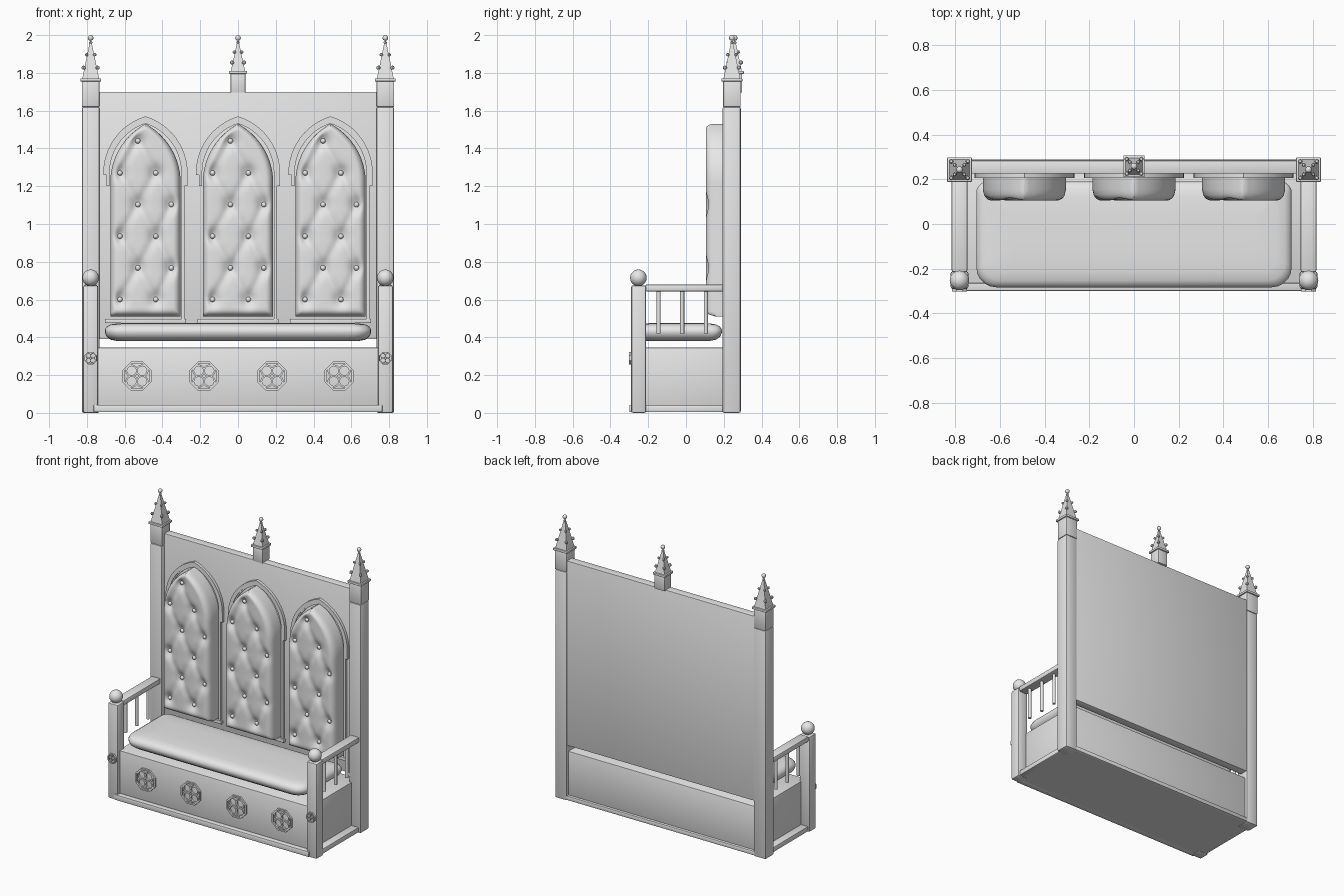
import bpy, bmesh, math
from mathutils import Vector, Matrix

if "Cube" in bpy.data.objects:
    bpy.data.objects.remove(bpy.data.objects["Cube"])

mat = bpy.data.materials.new("plain_grey")
mat.diffuse_color = (0.8, 0.8, 0.8, 1)
mat.use_nodes = True
mat.node_tree.nodes["Principled BSDF"].inputs["Base Color"].default_value = mat.diffuse_color


def finish(name, bm, angle=35):
    bmesh.ops.recalc_face_normals(bm, faces=bm.faces[:])
    me = bpy.data.meshes.new(name)
    bm.to_mesh(me)
    bm.free()
    me.materials.append(mat)
    me.shade_smooth()
    me.set_sharp_from_angle(angle=math.radians(angle))
    ob = bpy.data.objects.new(name, me)
    bpy.context.collection.objects.link(ob)
    return ob


def box(name, x0, x1, y0, y1, z0, z1, bevel=0.0):
    bm = bmesh.new()
    m = (Matrix.Translation(((x0 + x1) / 2, (y0 + y1) / 2, (z0 + z1) / 2))
         @ Matrix.Diagonal((x1 - x0, y1 - y0, z1 - z0, 1)))
    bmesh.ops.create_cube(bm, size=1, matrix=m)
    if bevel:
        bmesh.ops.bevel(bm, geom=bm.edges[:], offset=bevel, segments=2,
                        profile=0.5, affect='EDGES')
    return finish(name, bm)


def add_ball(bm, x, y, z, r, seg=12):
    bmesh.ops.create_uvsphere(bm, u_segments=seg, v_segments=seg // 2 + 1, radius=r,
                              matrix=Matrix.Translation((x, y, z)))


def add_band(bm, outer, inner, y0, y1, closed=False):
    """Strip between two (x, z) outlines, given depth from y0 to y1."""
    rings = [[bm.verts.new((x, y, z)) for x, z in line]
             for line, y in ((outer, y0), (inner, y0), (inner, y1), (outer, y1))]
    n = len(outer)
    for i in range(n if closed else n - 1):
        j = (i + 1) % n
        for a in range(4):
            b = (a + 1) % 4
            bm.faces.new((rings[a][i], rings[a][j], rings[b][j], rings[b][i]))
    if not closed:
        for i in (0, n - 1):
            bm.faces.new([r[i] for r in rings])


def circle(cx, cz, r, n, turn=0.0):
    return [(cx + r * math.cos(2 * math.pi * i / n + turn),
             cz + r * math.sin(2 * math.pi * i / n + turn)) for i in range(n)]


def arch(cx, half, spring, rise, left_end, right_end, n=12):
    """Pointed arch line from the left foot over the apex to the right foot."""
    R = (rise ** 2 + half ** 2) / (2 * half)
    top = math.asin(min(1, rise / R))
    arc = [(R * math.cos(top * i / n) - R + half, spring + R * math.sin(top * i / n))
           for i in range(n + 1)]
    return ([(cx - half, left_end)] + [(cx - x, z) for x, z in arc]
            + [(cx + x, z) for x, z in arc[-2::-1]] + [(cx + half, right_end)])


def quatrefoil(name, cx, cz, r, y0, y1):
    """Eight sided rim holding four small rings."""
    bm = bmesh.new()
    t = math.pi / 8
    add_band(bm, circle(cx, cz, r, 8, t), circle(cx, cz, r * 0.87, 8, t), y0, y1, True)
    for k in range(4):
        a = math.pi / 4 + k * math.pi / 2
        px, pz = cx + r * 0.48 * math.cos(a), cz + r * 0.48 * math.sin(a)
        add_band(bm, circle(px, pz, r * 0.4, 16), circle(px, pz, r * 0.29, 16), y0, y1, True)
    finish(name, bm)


def spire(name, cx, cy, z0, zc, half):
    """Block, collar, pyramid, ball tip and knobs up the four ridges."""
    box(name + "_block", cx - half, cx + half, cy - half, cy + half, z0, zc, 0.003)
    c = half + 0.009
    box(name + "_collar", cx - c, cx + c, cy - c, cy + c, zc - 0.008, zc + 0.008, 0.003)
    bm = bmesh.new()
    top = 1.965
    bmesh.ops.create_cone(bm, cap_ends=True, segments=4, radius1=half * 1.41,
                          radius2=0.006, depth=top - zc,
                          matrix=Matrix.Translation((cx, cy, (top + zc) / 2))
                          @ Matrix.Rotation(math.pi / 4, 4, 'Z'))
    add_ball(bm, cx, cy, 1.985, 0.015)
    add_ball(bm, cx, cy, 1.96, 0.009, 8)
    for f, r in ((0.32, 0.011), (0.66, 0.009)):
        o = half * (1 - f) + 0.006
        for sx in (-1, 1):
            for sy in (-1, 1):
                add_ball(bm, cx + sx * o, cy + sy * o, zc + f * (top - zc), r, 8)
    finish(name + "_spire", bm)


# chest under the seat
box("chest", -0.755, 0.755, -0.265, 0.27, 0.03, 0.345, 0.004)
box("floor", -0.80, 0.80, -0.27, 0.27, 0.004, 0.03)
box("front_base_rail", -0.765, 0.765, -0.30, -0.25, 0.004, 0.043, 0.006)
box("back_base_rail", -0.765, 0.765, 0.25, 0.288, 0.004, 0.035, 0.006)
for i, x in enumerate((-0.535, -0.18, 0.18, 0.535)):
    quatrefoil("chest_quatrefoil", x, 0.195, 0.083, -0.277, -0.26)

# posts, arms and side rails
for s in (-1, 1):
    x = s * 0.78
    box("back_post", x - 0.047, x + 0.047, 0.193, 0.29, 0, 1.62, 0.01)
    spire("back_post_cap", x, 0.243, 1.62, 1.763, 0.046)
    box("front_post", x - 0.04, x + 0.04, -0.29, -0.212, 0, 0.675, 0.01)
    bm = bmesh.new()
    add_ball(bm, x, -0.252, 0.715, 0.044, 24)
    finish("front_post_ball", bm)
    quatrefoil("post_quatrefoil", x, 0.29, 0.036, -0.302, -0.287)
    box("arm_rail", x - 0.035, x + 0.035, -0.215, 0.2, 0.643, 0.68, 0.008)
    box("side_base_rail", x - 0.03, x + 0.03, -0.215, 0.2, 0.004, 0.04, 0.006)
    bm = bmesh.new()
    for y in (-0.145, -0.02, 0.105):
        bmesh.ops.create_cone(bm, cap_ends=True, segments=12, radius1=0.011, radius2=0.011,
                              depth=0.23, matrix=Matrix.Translation((x, y, 0.535)))
    finish("arm_spindles", bm)

# back panel with the middle spire
box("back_panel", -0.74, 0.74, 0.225, 0.283, 0.39, 1.70, 0.004)
spire("middle_cap", 0, 0.258, 1.695, 1.803, 0.039)

# seat cushion, stacked rounded outlines
CORNERS = ((0.705, 0.19, 0.05, 0), (-0.705, 0.19, 0.05, 1),
           (-0.705, -0.283, 0.09, 2), (0.705, -0.283, 0.09, 3))
bm = bmesh.new()
prev = None
for z, inset in ((0.38, 0.07), (0.388, 0.03), (0.405, 0.008), (0.425, 0), (0.44, 0),
                 (0.457, 0.01), (0.468, 0.03), (0.474, 0.07), (0.477, 0.15)):
    ring = []
    for cx, cy, r, q in CORNERS:
        sx, sy = math.copysign(1, cx), math.copysign(1, cy)
        for k in range(6):
            a = (q + k / 5) * math.pi / 2
            rr = max(r - inset * 0.4, 0.015)
            ring.append(bm.verts.new((cx - sx * (inset + rr) + rr * math.cos(a),
                                      cy - sy * (inset + rr) + rr * math.sin(a), z)))
    if prev:
        n = len(ring)
        for i in range(n):
            j = (i + 1) % n
            bm.faces.new((prev[i], prev[j], ring[j], ring[i]))
    else:
        bm.faces.new(ring)
    prev = ring
bm.faces.new(prev)
finish("seat_cushion", bm, 60)

# tufting layout for the back pads
BUTTONS = [Vector((-0.04, 1.44))]
for row in range(5):
    for x in ((-0.135, 0.055) if row % 2 == 0 else (-0.04, 0.137)):
        BUTTONS.append(Vector((x, 1.27 - row * 0.1675)))
CREASES = [(a, b) for i, a in enumerate(BUTTONS) for b in BUTTONS[i + 1:]
           if (a - b).length < 0.21 and abs(a.y - b.y) > 0.05]
Z0, Z1, SPRING, HALF = 0.51, 1.53, 1.22, 0.186
RAD = ((Z1 - SPRING) ** 2 + HALF ** 2) / (2 * HALF)


def pad_half(z):
    if z <= SPRING:
        return HALF
    return max(0.004, math.sqrt(RAD ** 2 - (z - SPRING) ** 2) - RAD + HALF)


def pad_y(x, z):
    """Front surface: rounded rim, button dips and diagonal creases."""
    d = min(pad_half(z) - abs(x), z - Z0)
    t = 1 - min(1, max(0, d) / 0.04)
    y = 0.155 - 0.05 * math.sqrt(max(0, 1 - t * t))
    p = Vector((x, z))
    near = min((p - b).length for b in BUTTONS)
    seam = 1.0
    for a, b in CREASES:
        ab = b - a
        k = min(1, max(0, (p - a).dot(ab) / ab.length_squared))
        seam = min(seam, (p - a - ab * k).length)
    dip = 0.022 * math.exp(-(near / 0.04) ** 2) + 0.009 * math.exp(-(seam / 0.022) ** 2)
    return y + dip * (1 - t)


NU, NZ = 36, 80
for cx in (-0.49, 0, 0.49):
    # upholstered pad
    bm = bmesh.new()
    grid = []
    for j in range(NZ + 1):
        z = Z0 + (Z1 - Z0) * j / NZ
        w = pad_half(z)
        xs = [w * math.sin((i / NU - 0.5) * math.pi * 0.7) / math.sin(math.pi * 0.35)
              for i in range(NU + 1)]
        grid.append([bm.verts.new((cx + x, pad_y(x, z), z)) for x in xs])
    for j in range(NZ):
        for i in range(NU):
            bm.faces.new((grid[j][i], grid[j][i + 1], grid[j + 1][i + 1], grid[j + 1][i]))
    rim = [e for e in bm.edges if e.is_boundary]
    ext = bmesh.ops.extrude_edge_only(bm, edges=rim)["geom"]
    for v in ext:
        if isinstance(v, bmesh.types.BMVert):
            v.co.y = 0.228
    finish("back_pad", bm, 60)
    # buttons
    bm = bmesh.new()
    for b in BUTTONS:
        add_ball(bm, cx + b.x, pad_y(b.x, b.y) - 0.003, b.y, 0.014)
    finish("pad_buttons", bm)
    # arched moulding, long on its right side, with a sill
    bm = bmesh.new()
    add_band(bm, arch(cx, 0.223, 1.27, 0.30, 1.26, 1.2), arch(cx, 0.198, 1.27, 0.272, 1.26, 1.2),
             0.205, 0.23)
    add_band(bm, arch(cx, 0.206, 1.27, 0.28, 1.2, 0.49), arch(cx, 0.19, 1.27, 0.262, 1.2, 0.49),
             0.212, 0.23)
    finish("arch_moulding", bm)
    box("arch_sill", cx - 0.215, cx + 0.215, 0.205, 0.23, 0.475, 0.497, 0.003)
